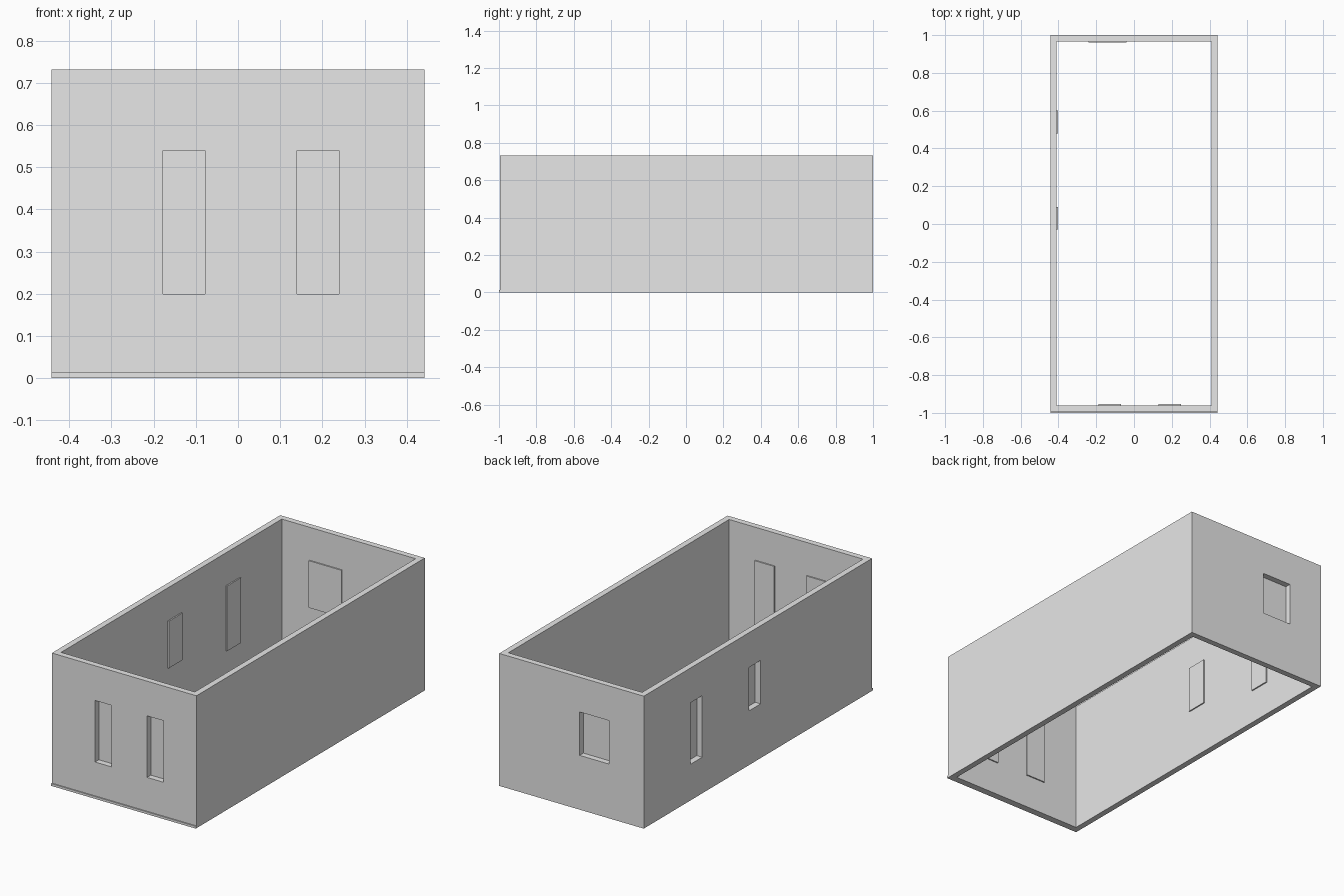
import bpy

cube = bpy.data.objects.get("Cube")
if cube:
    bpy.data.objects.remove(cube, do_unlink=True)

# Single plaster colour
plaster = bpy.data.materials.new("light_grey")
plaster.use_nodes = True
plaster.diffuse_color = (0.8, 0.8, 0.8, 1)
plaster.node_tree.nodes["Principled BSDF"].inputs["Base Color"].default_value = (0.8, 0.8, 0.8, 1)


def box(name, xs, ys, zs):
    """Axis-aligned box from its (min, max) extents."""
    bpy.ops.mesh.primitive_cube_add(size=1)
    obj = bpy.context.object
    obj.name = name
    for v in obj.data.vertices:
        v.co = [(a + b) / 2 + c * (b - a) for c, (a, b) in zip(v.co, (xs, ys, zs))]
    obj.data.materials.append(plaster)
    return obj


def cut(target, xs, ys, zs):
    """Subtract a box from the target."""
    cutter = box("cutter", xs, ys, zs)
    cutter.hide_render = True
    mod = target.modifiers.new("cut", "BOOLEAN")
    mod.operation = "DIFFERENCE"
    mod.solver = "EXACT"
    mod.object = cutter
    bpy.context.view_layer.objects.active = target
    bpy.ops.object.modifier_apply(modifier=mod.name)
    bpy.data.objects.remove(cutter, do_unlink=True)


HALF_X, FRONT, BACK, HEIGHT = 0.442, -0.994, 1.0, 0.732
WALL, PANE, LIP, TOP = 0.033, 0.007, 0.01, 0.54

# Four walls, open above and below
walls = box("walls", (-HALF_X, HALF_X), (FRONT, BACK), (0, HEIGHT))
cut(walls, (-HALF_X + WALL, HALF_X - WALL), (FRONT + WALL, BACK - WALL), (-0.1, HEIGHT + 0.1))

# Windows: name, wall, centre along the wall, width, sill height
windows = [
    ("front_right_window", "front", -0.128, 0.10, 0.2),
    ("front_left_window", "front", 0.19, 0.10, 0.2),
    ("back_window", "back", -0.14, 0.18, 0.3),
    ("side_rear_window", "side", 0.54, 0.10, 0.2),
    ("side_middle_window", "side", 0.03, 0.10, 0.3),
]
# Outer face position and inward direction of each wall
faces = {"front": (FRONT, 1), "back": (BACK, -1), "side": (-HALF_X, 1)}

for name, wall, centre, width, sill in windows:
    outer, inward = faces[wall]
    inner = outer + inward * WALL
    hole = sorted((outer - inward * 0.02, inner + inward * 0.02))
    pane = sorted((inner, inner + inward * PANE))
    span = (centre - width / 2, centre + width / 2)
    wide = (span[0] - LIP, span[1] + LIP)
    tall = (sill - LIP, TOP + LIP)
    # Opening through the wall, closed by a thin pane on the inside
    if wall == "side":
        cut(walls, hole, span, (sill, TOP))
        box(name, pane, wide, tall)
    else:
        cut(walls, span, hole, (sill, TOP))
        box(name, wide, pane, tall)

# Thin plinth strip along the foot of the front wall
box("front_plinth", (-HALF_X, HALF_X), (-1, FRONT), (0, 0.013))
